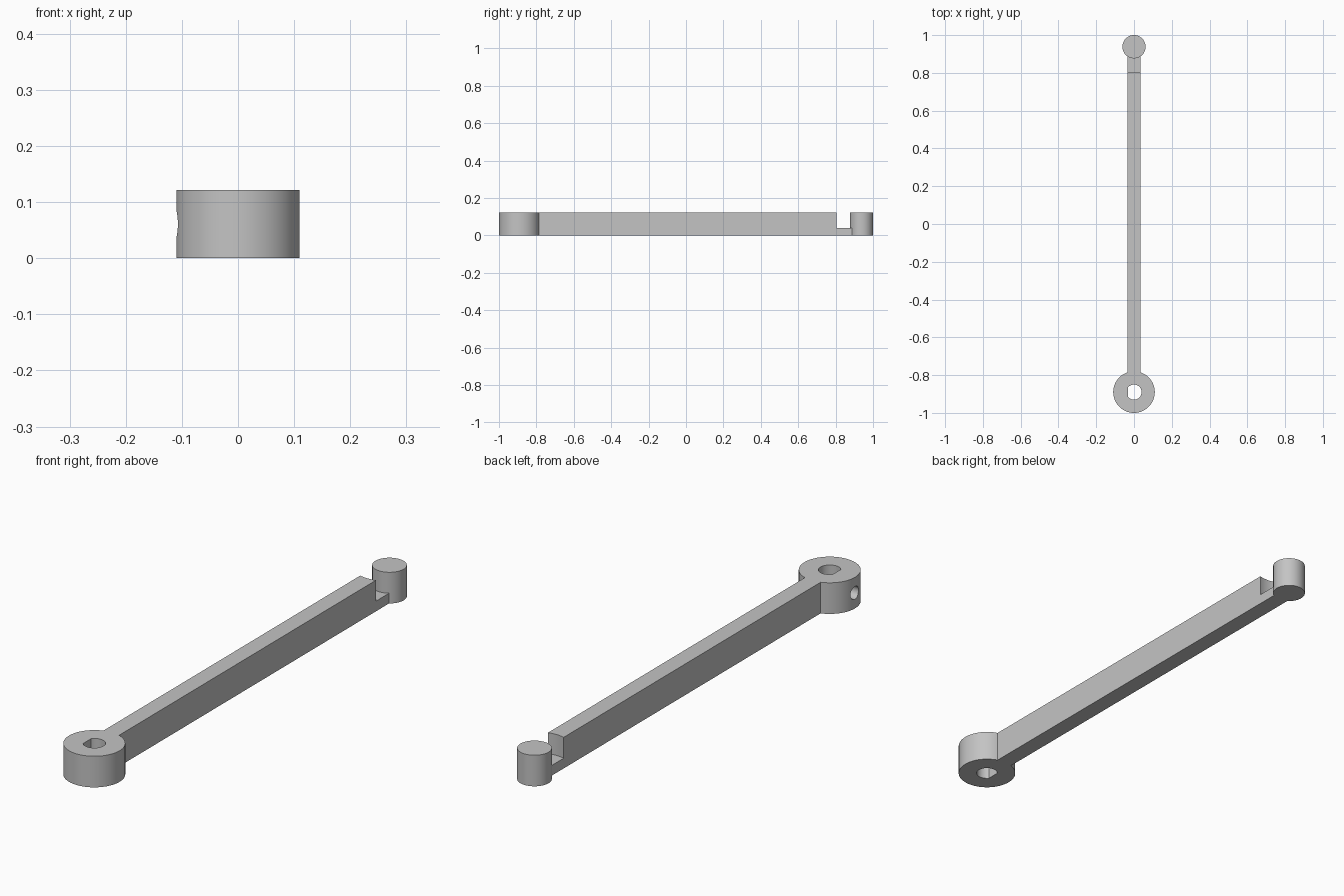
import bpy, bmesh, math
from mathutils import Matrix

if "Cube" in bpy.data.objects:
    bpy.data.objects.remove(bpy.data.objects["Cube"])

HEIGHT = 0.122
HUB_Y, HUB_R = -0.89, 0.11
PIN_Y, PIN_R = 0.9385, 0.0615
BAR_HALF = 0.034
LEDGE_Z = 0.04

grey = bpy.data.materials.new("plain grey")
grey.diffuse_color = (0.55, 0.55, 0.55, 1)
grey.use_nodes = True
grey.node_tree.nodes["Principled BSDF"].inputs["Base Color"].default_value = grey.diffuse_color


def arc(cy, r, start, end, n):
    """Points of an arc centred on (0, cy), angles in radians."""
    return [(r * math.cos(start + (end - start) * i / n),
             cy + r * math.sin(start + (end - start) * i / n)) for i in range(n + 1)]


def prism(name, points, z0, z1, matrix=Matrix()):
    """Extrude a counter-clockwise outline from z0 to z1."""
    bm = bmesh.new()
    face = bm.faces.new([bm.verts.new((x, y, z0)) for x, y in points])
    top = bmesh.ops.extrude_face_region(bm, geom=[face])["geom"]
    bmesh.ops.translate(bm, vec=(0, 0, z1 - z0),
                        verts=[v for v in top if isinstance(v, bmesh.types.BMVert)])
    bmesh.ops.recalc_face_normals(bm, faces=bm.faces)
    bm.transform(matrix)
    mesh = bpy.data.meshes.new(name)
    bm.to_mesh(mesh)
    bm.free()
    mesh.materials.append(grey)
    obj = bpy.data.objects.new(name, mesh)
    bpy.context.collection.objects.link(obj)
    return obj


def combine(target, tool, operation):
    """Apply a boolean and remove the tool."""
    mod = target.modifiers.new("boolean", 'BOOLEAN')
    mod.operation, mod.solver, mod.object = operation, 'EXACT', tool
    bpy.context.view_layer.objects.active = target
    bpy.ops.object.modifier_apply(modifier=mod.name)
    bpy.data.objects.remove(tool)


def circle(cy, r, n=96):
    return arc(cy, r, 0, 2 * math.pi, n)[:-1]


# Arm: round hub running into a straight bar
half = math.asin(BAR_HALF / HUB_R)
outline = arc(HUB_Y, HUB_R, math.pi / 2 + half, 2.5 * math.pi - half, 96)
outline += [(BAR_HALF, 0.92), (-BAR_HALF, 0.92)]
arm = prism("lever_arm", outline, 0, HEIGHT)

# Curved clearance notch, leaving a thin ledge at the pin end
combine(arm, prism("notch_cutter", circle(PIN_Y, 0.137, 128), LEDGE_Z, 0.3), 'DIFFERENCE')

# End pin standing on the ledge
combine(arm, prism("end_pin", circle(PIN_Y, PIN_R), 0, HEIGHT), 'UNION')

# D-shaped shaft bore with its flat towards -x
flat = math.acos(0.031 / 0.04)
bore = arc(HUB_Y, 0.04, -math.pi + flat, math.pi - flat, 48)
combine(arm, prism("bore_cutter", bore, -0.1, 0.3), 'DIFFERENCE')

# Set-screw hole through the -x wall of the hub
sideways = Matrix.Translation((0, HUB_Y, HEIGHT / 2)) @ Matrix.Rotation(-math.pi / 2, 4, 'Y')
combine(arm, prism("screw_cutter", circle(0, 0.025, 48), 0.01, 0.2, sideways), 'DIFFERENCE')

# Smooth the round walls, keep the edges crisp
bpy.ops.object.select_all(action='DESELECT')
arm.select_set(True)
bpy.context.view_layer.objects.active = arm
bpy.ops.object.shade_smooth_by_angle(angle=math.radians(30))
